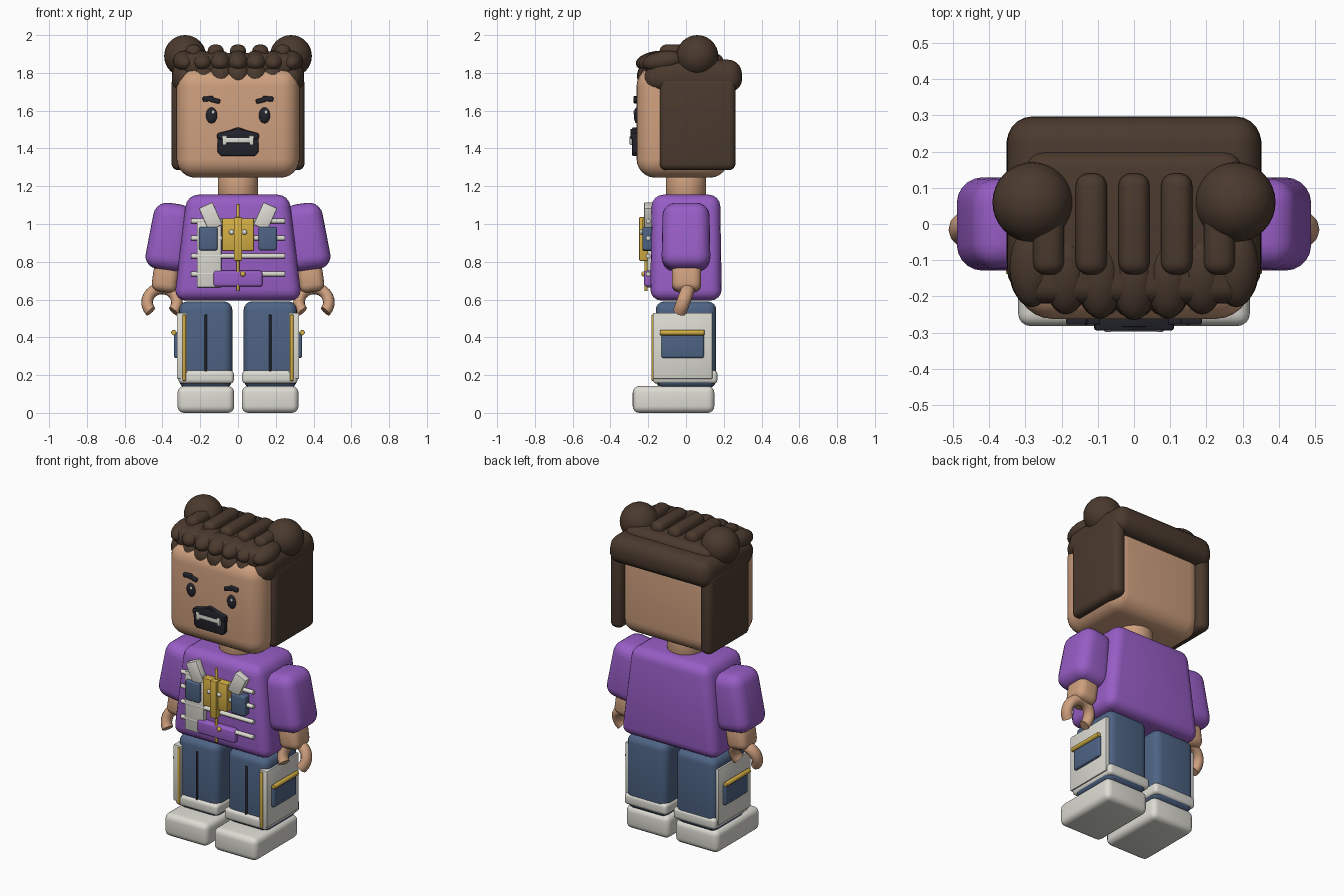
import bpy, bmesh
from math import radians, sin, cos, pi
from mathutils import Matrix, Euler

if "Cube" in bpy.data.objects:
    bpy.data.objects.remove(bpy.data.objects["Cube"])

COLORS = {
    "skin": (0.62, 0.35, 0.21), "hair": (0.07, 0.042, 0.027), "purple": (0.31, 0.11, 0.56),
    "denim": (0.075, 0.125, 0.23), "white": (0.72, 0.71, 0.65), "gold": (0.66, 0.43, 0.06),
    "dark": (0.017, 0.017, 0.026),
}
MATS = {}
for key, rgb in COLORS.items():
    MATS[key] = bpy.data.materials.new(key)
    MATS[key].diffuse_color = (*rgb, 1)


def finish(name, bm, mat, loc=(0, 0, 0), rot=(0, 0, 0)):
    bmesh.ops.recalc_face_normals(bm, faces=bm.faces)
    me = bpy.data.meshes.new(name)
    bm.to_mesh(me)
    bm.free()
    me.materials.append(MATS[mat])
    ob = bpy.data.objects.new(name, me)
    ob.location = loc
    ob.rotation_euler = [radians(a) for a in rot]
    bpy.context.collection.objects.link(ob)
    return ob


def box(name, mat, x, y, z, bevel=0.01, taper=(1, 1), rot=(0, 0, 0), seg=4):
    """Rounded box from (min, max) ranges; taper scales the top in x and y."""
    bm = bmesh.new()
    bmesh.ops.create_cube(bm, size=1)
    for v in bm.verts:
        v.co.x *= x[1] - x[0]
        v.co.y *= y[1] - y[0]
        if v.co.z > 0:
            v.co.x *= taper[0]
            v.co.y *= taper[1]
        v.co.z *= z[1] - z[0]
    bmesh.ops.bevel(bm, geom=bm.edges[:], offset=bevel, segments=seg, profile=0.5,
                    affect='EDGES', clamp_overlap=True)
    return finish(name, bm, mat, [sum(r) / 2 for r in (x, y, z)], rot)


def ball(name, mat, loc, radii, rot=(0, 0, 0), seg=24):
    bm = bmesh.new()
    bmesh.ops.create_uvsphere(bm, u_segments=seg, v_segments=seg // 2, radius=1)
    bmesh.ops.scale(bm, vec=radii, verts=bm.verts)
    return finish(name, bm, mat, loc, rot)


def rod(name, mat, loc, radius, length, rot=(0, 0, 0), bevel=0.003, seg=16):
    bm = bmesh.new()
    bmesh.ops.create_cone(bm, cap_ends=True, segments=seg, radius1=radius, radius2=radius, depth=length)
    rims = [e for e in bm.edges if abs(e.verts[0].co.z - e.verts[1].co.z) < 1e-5]
    bmesh.ops.bevel(bm, geom=rims, offset=bevel, segments=3, profile=0.5, affect='EDGES')
    return finish(name, bm, mat, loc, rot)


def prism(name, mat, pts, y0, y1, bevel=0.006):
    """Front-view outline extruded along y."""
    bm = bmesh.new()
    face = bm.faces.new([bm.verts.new((px, y0, pz)) for px, pz in pts])
    out = bmesh.ops.extrude_face_region(bm, geom=[face])
    for v in out["geom"]:
        if isinstance(v, bmesh.types.BMVert):
            v.co.y = y1
    bmesh.ops.bevel(bm, geom=bm.edges[:], offset=bevel, segments=2, profile=0.5, affect='EDGES')
    return finish(name, bm, mat)


def hook(name, mat, loc, rot, r=0.079, a0=-40, a1=220, steps=20, sides=12):
    """C-shaped gripping hand: ellipse section swept along an arc."""
    bm = bmesh.new()
    rings = []
    for i in range(steps + 1):
        a = radians(a0 + (a1 - a0) * i / steps)
        ring = []
        for j in range(sides):
            t = 2 * pi * j / sides
            rr = r + 0.031 * cos(t)
            ring.append(bm.verts.new((rr * cos(a), 0.036 * sin(t), rr * sin(a))))
        rings.append(ring)
    for A, B in zip(rings, rings[1:]):
        for j in range(sides):
            k = (j + 1) % sides
            bm.faces.new((A[j], A[k], B[k], B[j]))
    bm.faces.new(rings[0])
    bm.faces.new(rings[-1])
    return finish(name, bm, mat, loc, rot)


def span(s, a, b):
    """Range a..b on the side given by sign s."""
    return (a, b) if s > 0 else (-b, -a)


# Body core
box("torso", "purple", (-0.338, 0.338), (-0.19, 0.19), (0.595, 1.155), 0.06, (0.8, 0.95))
rod("neck", "skin", (0, 0, 1.2), 0.107, 0.13, bevel=0.025, seg=32)
box("head", "skin", (-0.325, 0.325), (-0.262, 0.225), (1.245, 1.83), 0.1, seg=6)

for s, side in ((-1, "left"), (1, "right")):
    # Legs and shoes
    box(f"{side}_shoe", "white", span(s, 0.02, 0.32), (-0.282, 0.15), (0, 0.142), 0.035)
    box(f"{side}_leg", "denim", span(s, 0.03, 0.312), (-0.16, 0.16), (0.13, 0.59), 0.045)
    box(f"{side}_cuff", "white", span(s, 0.022, 0.315), (-0.175, 0.166), (0.155, 0.225), 0.02)
    # Trouser trim
    box(f"{side}_leg_panel", "white", span(s, 0.27, 0.323), (-0.175, 0.14), (0.18, 0.53), 0.004, seg=2)
    box(f"{side}_leg_pocket", "denim", span(s, 0.31, 0.34), (-0.13, 0.095), (0.29, 0.425), 0.012)
    rod(f"{side}_pocket_bar", "gold", (s * 0.34, -0.02, 0.425), 0.014, 0.235, (90, 0, 0))
    rod(f"{side}_gold_stripe", "gold", (s * 0.285, -0.173, 0.345), 0.009, 0.35)
    rod(f"{side}_dark_seam", "dark", (s * 0.17, -0.161, 0.345), 0.007, 0.35)
    # Arms and hands
    box(f"{side}_sleeve", "purple", span(s, 0.242, 0.478), (-0.13, 0.13), (0.755, 1.11), 0.07,
        (0.85, 0.95), (0, -8 * s, 0), 5)
    box(f"{side}_wrist", "skin", span(s, 0.318, 0.452), (-0.075, 0.08), (0.64, 0.79), 0.04, rot=(0, -8 * s, 0))
    hook(f"{side}_hand", "skin", (s * 0.402, -0.015, 0.585), (-20, 0, 0))
    # Eyes and brows
    ball(f"{side}_eye", "dark", (s * 0.14, -0.262, 1.575), (0.03, 0.014, 0.042))
    ball(f"{side}_eye_glint", "white", (s * 0.14 + 0.008, -0.274, 1.592), (0.008, 0.005, 0.01), seg=12)
    box(f"{side}_brow_inner", "dark", span(s, 0.094, 0.15), (-0.278, -0.25), (1.642, 1.666), 0.006, rot=(0, -14 * s, 0))
    box(f"{side}_brow_outer", "dark", span(s, 0.13, 0.187), (-0.278, -0.25), (1.65, 1.676), 0.006, rot=(0, 5 * s, 0))
    # Side hair and buns
    box(f"{side}_hair_side", "hair", span(s, 0.27, 0.352), (-0.14, 0.262), (1.285, 1.78), 0.035)
    ball(f"{side}_bun", "hair", (s * 0.28, 0.06, 1.889), (0.111, 0.111, 0.111), seg=32)
    # Jacket lapels and chest pockets
    box(f"{side}_lapel", "white", span(s, 0.105, 0.185), (-0.222, -0.17), (0.975, 1.105), 0.006, rot=(0, 24 * s, 0), seg=2)
    box(f"{side}_chest_pocket", "denim", span(s, 0.108, 0.206), (-0.23, -0.17), (0.86, 0.985), 0.012)
    ball(f"{side}_plate_stud", "white", (s * 0.034, -0.236, 0.957), (0.014, 0.01, 0.014), seg=12)

# Mouth with moustache and teeth
prism("mouth_frame", "dark", [(-0.108, 1.38), (-0.09, 1.36), (0.09, 1.36), (0.108, 1.38), (0.11, 1.48),
                              (0.05, 1.495), (0, 1.512), (-0.05, 1.495), (-0.11, 1.48)], -0.285, -0.24)
prism("moustache", "dark", [(-0.11, 1.45), (0.11, 1.45), (0.11, 1.48), (0, 1.505), (-0.11, 1.48)], -0.294, -0.25)
box("teeth_bar", "white", (-0.07, 0.07), (-0.297, -0.27), (1.43, 1.457), 0.004, seg=2)
for s in (-1, 1):
    box("tooth_end", "white", span(s, 0.06, 0.083), (-0.298, -0.27), (1.418, 1.468), 0.005, seg=2)

# Hair cap, crown, top rolls and fringe
box("hair_cap", "hair", (-0.355, 0.355), (-0.2, 0.3), (1.7, 1.87), 0.07, (0.97, 0.97), seg=5)
box("hair_crown", "hair", (-0.3, 0.3), (-0.22, 0.2), (1.78, 1.905), 0.05)
for i in range(-2, 3):
    box("hair_roll", "hair", (i * 0.118 - 0.043, i * 0.118 + 0.043), (-0.14, 0.14), (1.85, 1.95), 0.035)
for i in range(-3, 4):
    back = 0.004 * i * i
    ball("fringe_upper", "hair", (i * 0.094, -0.155 + back, 1.862), (0.062, 0.112, 0.054), (8, 0, 0))
    ball("fringe_lower", "hair", (i * 0.091, -0.185 + back, 1.785 - back * 0.5),
         (0.068, 0.075, 0.075), (0, 18 * (1 if i > 0 else -1), 0))

# Jacket front: braid bars, panel, gold clasp and pouch
for z in (1.015, 0.925, 0.83, 0.735):
    rod("chest_bar", "white", (0, -0.2, z), 0.013, 0.5, (0, 90, 0))
box("chest_panel", "white", (-0.218, -0.088), (-0.212, -0.17), (0.665, 1.03), 0.004, seg=2)
box("clasp_plate", "gold", (-0.085, 0.085), (-0.23, -0.17), (0.857, 1.03), 0.006, seg=2)
box("clasp_bar", "gold", (-0.022, 0.022), (-0.248, -0.2), (0.805, 1.037), 0.006, seg=2)
rod("zip_rod", "gold", (0, -0.212, 0.875), 0.009, 0.46)
box("pouch", "purple", (-0.13, 0.13), (-0.222, -0.17), (0.668, 0.753), 0.015)
ball("pouch_button", "gold", (0.026, -0.224, 0.735), (0.014, 0.012, 0.014), seg=12)

# Smooth shading with crisp edges
bpy.ops.object.select_all(action='SELECT')
bpy.context.view_layer.objects.active = bpy.data.objects["torso"]
bpy.ops.object.shade_smooth_by_angle(angle=radians(35))

for m in bpy.data.materials:
    if m.users and not m.is_grease_pencil:
        m.use_nodes = True
        m.node_tree.nodes["Principled BSDF"].inputs["Base Color"].default_value = m.diffuse_color
